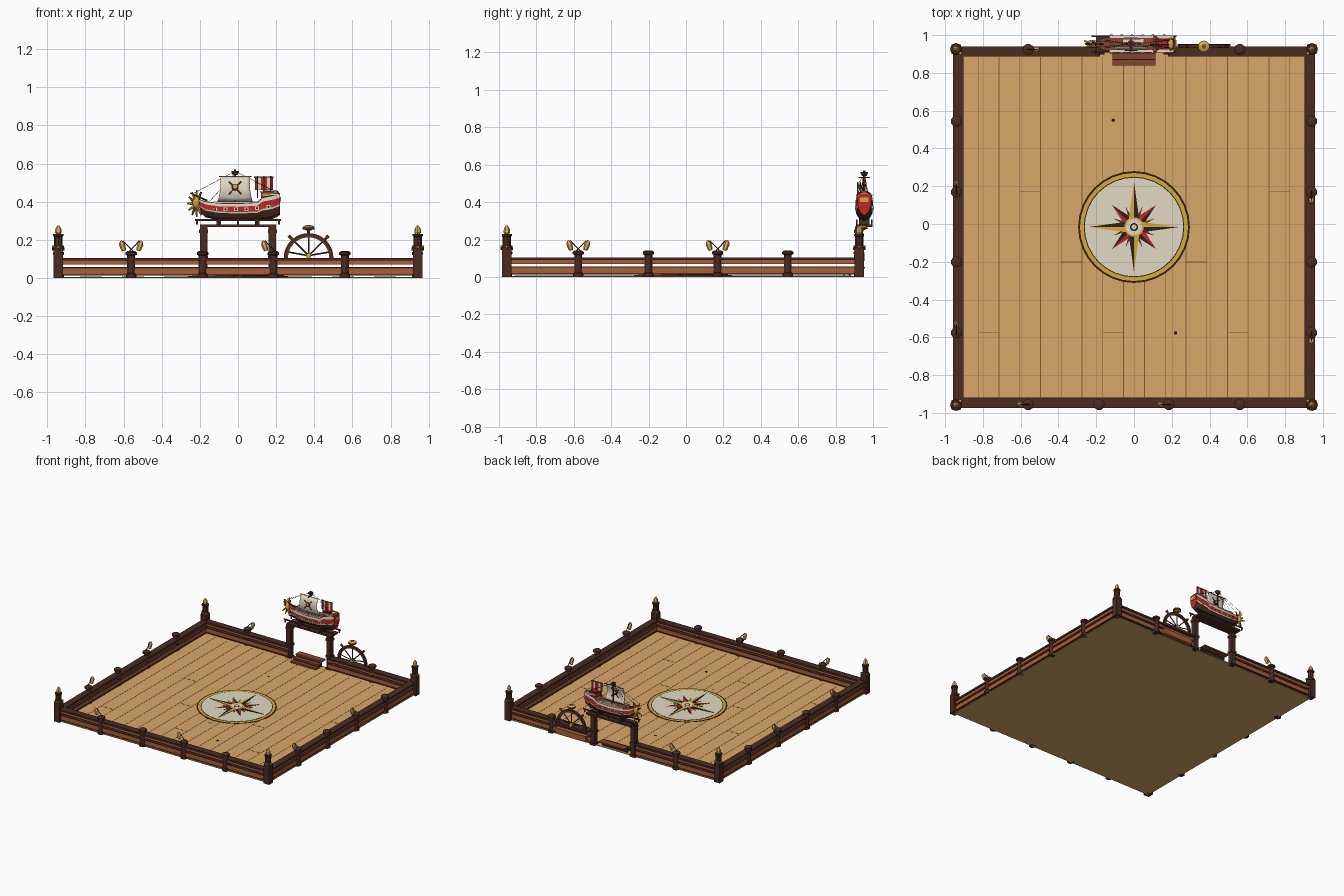
import bpy, bmesh, math
from mathutils import Matrix, Vector

if "Cube" in bpy.data.objects:
    bpy.data.objects.remove(bpy.data.objects["Cube"])

CY = -0.016                      # centre of the deck in y
COLORS = dict(deck_tan=(.69, .388, .142), seam_brown=(.2, .11, .045), dark_brown=(.068, .025, .017),
              plank_brown=(.24, .062, .029), rail_brown=(.40, .112, .042), gold=(.70, .40, .042),
              cream=(.76, .70, .55), near_black=(.024, .014, .010), red=(.52, .022, .022),
              lantern_tan=(.74, .44, .13))
MATS = {}
for n, c in COLORS.items():
    MATS[n] = bpy.data.materials.new(n)
    MATS[n].diffuse_color = (*c, 1)
I = Matrix()


def finish(name, bm, mats, M=I, smooth=False):
    bmesh.ops.recalc_face_normals(bm, faces=bm.faces)
    me = bpy.data.meshes.new(name)
    bm.to_mesh(me)
    bm.free()
    me.transform(M)
    for m in mats.split():
        me.materials.append(MATS[m])
    ob = bpy.data.objects.new(name, me)
    bpy.context.collection.objects.link(ob)
    if smooth:
        me.polygons.foreach_set("use_smooth", [True] * len(me.polygons))
        me.set_sharp_from_angle(angle=math.radians(40))
    return ob


def box(name, x, y, z, mat, M=I):
    """Box from (min, max) pairs."""
    bm = bmesh.new()
    bmesh.ops.create_cube(bm, size=1)
    for v in bm.verts:
        v.co = [p[0] if c < 0 else p[1] for p, c in zip((x, y, z), v.co)]
    return finish(name, bm, mat, M)


def lathe(name, loc, prof, mat, M=I, seg=12, smooth=True):
    """Turned shape from (radius, height) points; closed at both ends."""
    bm = bmesh.new()
    rings = [[bm.verts.new((r * math.cos(2 * math.pi * i / seg), r * math.sin(2 * math.pi * i / seg), z))
              for i in range(seg)] for r, z in prof]
    for a, b in zip(rings, rings[1:]):
        for i in range(seg):
            bm.faces.new((a[i], a[(i + 1) % seg], b[(i + 1) % seg], b[i]))
    bm.faces.new(rings[0])
    bm.faces.new(rings[-1])
    return finish(name, bm, mat, M @ Matrix.Translation(loc), smooth)


def rod(name, a, b, r, mat, M=I, seg=6, r2=None):
    a, b = Vector(a), Vector(b)
    d = b - a
    bm = bmesh.new()
    bmesh.ops.create_cone(bm, cap_ends=True, segments=seg, radius1=r, radius2=r if r2 is None else r2,
                          depth=d.length)
    T = Matrix.Translation((a + b) / 2) @ d.to_track_quat('Z', 'Y').to_matrix().to_4x4()
    return finish(name, bm, mat, M @ T, True)


def plate(name, pts, z0, z1, mat, M=I):
    """Flat plate extruded from an outline."""
    bm = bmesh.new()
    f = bm.faces.new([bm.verts.new((x, y, z0)) for x, y in pts])
    g = bmesh.ops.extrude_face_region(bm, geom=[f])
    bmesh.ops.translate(bm, vec=(0, 0, z1 - z0), verts=[v for v in g['geom'] if isinstance(v, bmesh.types.BMVert)])
    return finish(name, bm, mat, M)


def ball(name, loc, r, mat):
    bm = bmesh.new()
    bmesh.ops.create_uvsphere(bm, u_segments=10, v_segments=7, radius=1)
    return finish(name, bm, mat, Matrix.Translation(loc) @ Matrix.Diagonal((*r, 1)), True)


def arch(name, c, r0, r1, t, mat):
    """Half ring standing in the xz plane."""
    bm = bmesh.new()
    rows = [[bm.verts.new((c[0] + r * math.cos(math.pi * i / 24), c[1] + y, c[2] + r * math.sin(math.pi * i / 24)))
             for r, y in ((r0, -t), (r1, -t), (r1, t), (r0, t))] for i in range(25)]
    for a, b in zip(rows, rows[1:]):
        for i in range(4):
            bm.faces.new((a[i], a[(i + 1) % 4], b[(i + 1) % 4], b[i]))
    bm.faces.new(rows[0])
    bm.faces.new(rows[-1])
    return finish(name, bm, mat, I, True)


# Deck with seams, butt joints and two plugs
C = Matrix.Translation((0, CY, 0))
box("deck", (-.945, .945), (-.945, .945), (0, .006), "deck_tan", C)
for i in range(8):
    for s in (-1, 1):
        x = s * (.055 + .11 * i)
        box("deck_seam", (x - .002, x + .002), (-.9, .9), (.006, .0068), "seam_brown", C)
for x, y in ((-.55, .19), (.77, .19), (-.33, -.185), (.33, -.185), (-.77, -.56), (-.11, -.56), (.55, -.56)):
    box("butt_joint", (x - .055, x + .055), (y - .002, y + .002), (.006, .0068), "seam_brown", C)
for x, y in ((-.11, .565), (.22, -.56)):
    lathe("deck_plug", (x, y, .006), [(.009, 0), (.009, .002)], "near_black", C)

# Compass rose inlay: stacked discs, then split star points
for k, (r, m) in enumerate(((.296, "near_black"), (.286, "gold"), (.266, "near_black"), (.261, "cream"))):
    lathe("compass_disc", (0, 0, .006), [(r, 0), (r, .0012 + .0008 * k)], m, C, 32, False)
for length, wide, z, first, mats in ((.12, .016, .0112, 22.5, ("seam_brown", "near_black")),
                                     (.165, .036, .0118, 45, ("red", "near_black")),
                                     (.24, .036, .0124, 0, ("gold", "near_black"))):
    step = 45 if first == 22.5 else 90
    for k in range(360 // step):
        R = C @ Matrix.Rotation(math.radians(first + k * step), 4, 'Z')
        for s, m in zip((1, -1), mats):
            plate("compass_point", [(0, 0), (wide * .9, s * wide * .8), (length, 0)], .008, z, m, R)
for r, z, m in ((.052, .0130, "gold"), (.043, .0136, "cream"), (.021, .0142, "near_black"), (.013, .0148, "cream")):
    lathe("compass_hub", (0, 0, .008), [(r, 0), (r, z - .008)], m, C, 20, False)
box("compass_marker", (-.012, .012), (-.345, -.33), (.006, .0075), "gold", C)

# Four fence walls, turned about the deck centre
LAMPS = ((-.56, .185), (-.56, .185), (.56,), (.56, -.185))
POST = [(.028, 0), (.028, .02), (.021, .025), (.021, .118), (.03, .122), (.03, .134), (.018, .142)]
for k in range(4):
    W = C @ Matrix.Rotation(math.radians(90 * k), 4, 'Z')
    for x in (((-.93, -.18), (.18, .93)) if k == 2 else ((-.93, .93),)):
        box("top_rail", x, (-.957, -.903), (.091, .105), "dark_brown", W)
        box("upper_board", x, (-.948, -.915), (.07, .091), "rail_brown", W)
        box("lower_trim", x, (-.95, -.91), (.051, .057), "dark_brown", W)
        box("lower_board", x, (-.948, -.915), (.02, .051), "rail_brown", W)
        box("foot_trim", x, (-.95, -.91), (.014, .02), "dark_brown", W)
    for x in (-.56, -.185, .185, .56):
        if k != 2 or abs(x) > .5:
            lathe("fence_post", (x, -.94, 0), POST, "dark_brown", W, 10)
        if x in LAMPS[k]:
            rod("lantern_arm", (x + .012, -.94, .138), (x - .043, -.94, .195), .0028, "dark_brown", W)
            L = W @ Matrix.Translation((x - .037, -.94, .142)) @ Matrix.Rotation(math.radians(-18), 4, 'Y')
            lathe("lantern", (0, 0, 0), [(.008, 0), (.013, .006), (.016, .036), (.012, .046), (.004, .056)],
                  "lantern_tan", L, 6, False)
    # Corner post with finial
    box("corner_post", (-.967, -.917), (-.967, -.917), (0, .15), "dark_brown", W)
    lathe("corner_collar", (-.942, -.942, 0), [(.033, .145), (.033, .157), (.022, .168), (.022, .215),
                                               (.027, .22), (.027, .23)], "dark_brown", W, 8)
    lathe("corner_finial", (-.942, -.942, .23), [(.012, 0), (.018, .01), (.015, .03), (.004, .046)],
          "lantern_tan", W, 6, False)
    for d in ((-.025, 0), (0, -.025), (.022, .022)):
        lathe("corner_knob", (-.942 + d[0], -.942 + d[1], .157), [(.008, 0), (.008, .012)], "gold", W, 6)

# Entrance: rising steps, gate posts, platform and cradle
for j, (y0, y1) in enumerate(((.84, .869), (.872, .903), (.905, .958))):
    z = .012 + .016 * j
    box("step", (-.115, .115), (y0, y1), (z, z + .01), "plank_brown")
    box("step_edge", (-.115, .115), (y0 + .003, y0 + .007), (.006, z), "near_black")
    if j < 2:
        box("step_gap", (-.115, .115), (y1, y1 + .004), (z - .003, z + .008), "near_black")
for s in (-1, 1):
    x = s * .18
    box("gate_post", (x - .019, x + .019), (.903, .942), (0, .27), "dark_brown")
    for z in (0, .1, .235):
        box("gate_collar", (x - .024, x + .024), (.898, .947), (z, z + .018), "dark_brown")
    y = .953 + s * .04
    box("cradle_rail", (-.226, .226), (y - .004, y + .004), (.3, .308), "dark_brown")
    for x in (-.215, -.1, 0, .1, .215):
        box("cradle_post", (x - .004, x + .004), (y - .004, y + .004), (.28, .302), "dark_brown")
box("platform", (-.2, .2), (.908, .998), (.268, .281), "dark_brown")
for x in (-.1, .1):
    box("cradle_block", (x - .012, x + .012), (.925, .98), (.28, .31), "dark_brown")

# Ship hull lofted from stations (x, half width, keel, rail height)
SY = .953
ST = ((-.21, .006, .355, .415), (-.17, .03, .318, .402), (-.1, .042, .303, .394), (0, .045, .298, .392),
      (.1, .045, .3, .398), (.13, .045, .302, .425), (.18, .042, .308, .435), (.22, .036, .33, .445))
SEC = ((.05, 0), (.6, .14), (.95, .42), (1, .5), (1.02, .8), (1, .95), (.97, 1))
TONE = (0, 0, 1, 2, 1, 0)        # from keel to rail: timber, timber, stripe, band, bulwark, rail
bm = bmesh.new()
rows = []
for x, w, k, t in ST:
    half = [(w * a, k + (t - k) * b) for a, b in SEC]
    rows.append([bm.verts.new((x, SY + y, z)) for y, z in [(-a, b) for a, b in reversed(half)] + half])
n = len(rows[0])
for a, b in zip(rows, rows[1:]):
    for i in range(n):
        f = bm.faces.new((a[i], a[(i + 1) % n], b[(i + 1) % n], b[i]))
        f.material_index = 3 if i == n - 1 else 0 if i == 6 else TONE[5 - i if i < 6 else i - 7]
bm.faces.new(rows[0])
bm.faces.new(rows[-1]).material_index = 2
finish("ship_hull", bm, "dark_brown cream red plank_brown")
for s in (-1, 1):
    for x in (-.12, -.065, -.01, .045, .1, .16):
        z = .36 + max(0, x - .05) * .12
        box("gun_port", (x - .01, x + .01), sorted((SY + s * .035, SY + s * .0475)), (z - .009, z + .009), "cream")
        rod("gun_muzzle", (x, SY + s * .035, z), (x, SY + s * .0495, z), .006, "near_black", I, 8)
    # Pale bulwark caps along the deck edge
    for x0, x1, z in ((-.13, .105, .393), (.12, .21, .434)):
        box("bulwark_cap", (x0, x1), sorted((SY + s * .031, SY + s * .044)), (z, z + .008), "cream")
    box("cabin_panel", (.13, .195), sorted((SY + s * .027, SY + s * .031)), (.43, .445), "gold")
box("stern_cabin", (.12, .205), (SY - .03, SY + .03), (.42, .448), "red")
box("cabin_roof", (.115, .212), (SY - .026, SY + .026), (.448, .454), "dark_brown")
box("roof_panel", (.13, .175), (SY - .018, SY + .018), (.454, .458), "red")
box("stern_window", (.218, .226), (SY - .022, SY + .022), (.4, .425), "gold")
ball("stern_lantern", (.195, SY, .44), (.022, .036, .02), "gold")
box("hatch", (-.06, .05), (SY + .008, SY + .026), (.385, .402), "cream")

# Gilded sunburst figurehead
ball("figurehead", (-.219, SY, .395), (.02, .022, .034), "gold")
for i in range(9):
    a = math.radians(60 + 30 * i)
    rod("figurehead_ray", (-.217, SY, .39), (-.217 + .048 * math.cos(a), SY + .02 * math.sin(i * 2.1),
        .39 + .07 * math.sin(a)), .011, "gold" if i % 3 else "plank_brown", I, 6, .004)

# Masts, yards and rigging
rod("main_mast", (-.015, SY, .38), (-.015, SY, .57), .006, "dark_brown")
lathe("crows_nest", (-.015, SY, .54), [(.012, 0), (.02, .016), (.02, .02)], "dark_brown")
for z, h in ((.532, .085), (.404, .092)):
    rod("yard", (-.015 - h, SY - .012, z), (-.015 + h, SY - .012, z), .003, "dark_brown")
    rod("cross_yard", (-.015, SY - .03, z), (-.015, SY + .03, z), .003, "dark_brown")
rod("bowsprit", (-.16, SY, .405), (-.25, SY, .445), .005, "dark_brown", I, 6, .003)
for a, b in (((-.24, .44), (-.015, .56)), ((.2, .45), (-.015, .56)), ((-.15, .4), (-.015, .55))):
    for s in (-1, 1):
        rod("rigging", (a[0], SY + s * .02, a[1]), (b[0], SY, b[1]), .0011, "dark_brown", I, 4)

# Billowed mainsail with an emblem on both sides
bm = bmesh.new()
bmesh.ops.create_grid(bm, x_segments=8, y_segments=6, size=1)
for v in bm.verts:
    u, t = v.co.x, v.co.y
    half = .084 - .006 * t - .006 * (1 - t * t)
    v.co = (-.015 + u * half, SY - .012 - .018 * (1 - t * t), .465 + .066 * t + .006 * u * u * (t < 0))
sail = finish("mainsail", bm, "cream", I, True)
sail.modifiers.new("thickness", 'SOLIDIFY').thickness = .003
for y0, y1 in ((SY - .038, SY - .032), (SY - .026, SY - .016)):
    ym = (y0 + y1) / 2
    for s in (-1, 1):
        rod("emblem_bar", (-.015 - s * .032, ym, .44), (-.015 + s * .032, ym, .505), .0035, "plank_brown")
    rod("emblem_face", (-.015, y0, .475), (-.015, y1, .475), .019, "near_black", I, 10)
    rod("emblem_mask", (-.015, y0 - .001, .48), (-.015, y1 + .001, .48), .012, "gold", I, 8)

# Striped stern sail between two poles
for i, m in enumerate(("red", "cream", "red", "red", "cream", "red")):
    x = .09 + .0155 * i
    box("stern_sail_stripe", (x, x + .0155), (SY - .008, SY - .004), (.46, .527), m)
for x in (.102, .137, .172):
    rod("stern_pole", (x, SY - .006, .42), (x, SY - .006, .535), .0035, "near_black")
rod("stern_yard", (.085, SY - .004, .528), (.185, SY - .004, .528), .004, "dark_brown")

# Half steering wheel on boards beside the gate
WX, WY, WZ = .37, .94, .105
box("wheel_board", (.235, .505), (.926, .952), (.012, .058), "rail_brown")
box("wheel_sill", (.23, .51), (.924, .954), (.085, .105), "dark_brown")
arch("wheel_rim", (WX, WY, WZ), .114, .13, .009, "dark_brown")
arch("wheel_inlay", (WX, WY, WZ), .108, .115, .005, "plank_brown")
c = Vector((WX, WY, WZ + .012))
for a in (10, 45, 90, 135, 170):
    d = Vector((math.cos(math.radians(a)), 0, math.sin(math.radians(a))))
    rod("wheel_spoke", c, c + d * .11, .0042, "dark_brown")
    if 20 < a < 160:
        rod("wheel_handle", c + d * .115, c + d * .148, .007, "plank_brown", I, 8, .009)
rod("wheel_hub", c - Vector((0, .014, 0)), c + Vector((0, .014, 0)), .014, "gold", I, 12)
lathe("wheel_crest", (WX, WY, .248), [(.01, 0), (.029, .01), (.029, .02), (.018, .028)], "gold")
lathe("wheel_crest_band", (WX, WY, .255), [(.031, 0), (.031, .009)], "dark_brown")
lathe("wheel_crest_boss", (WX, WY, .27), [(.012, 0), (.012, .008)], "plank_brown")

for m in bpy.data.materials:
    if m.users and not m.is_grease_pencil:
        m.use_nodes = True
        m.node_tree.nodes["Principled BSDF"].inputs["Base Color"].default_value = m.diffuse_color
